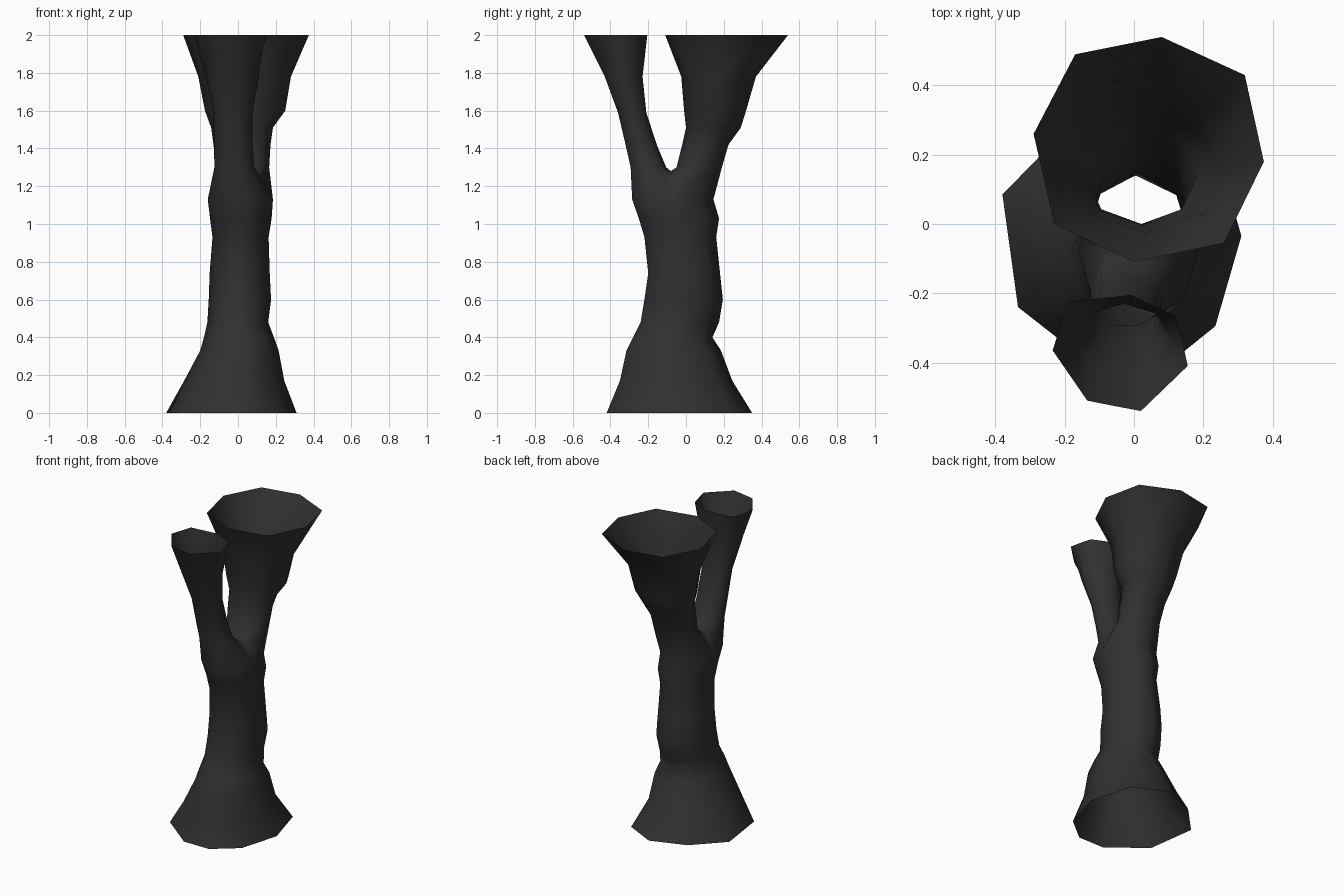
import bpy, bmesh, math

if "Cube" in bpy.data.objects:
    bpy.data.objects.remove(bpy.data.objects["Cube"])

ANG9 = [0, 45, 90, 135, 180, 218, 252, 288, 322]   # trunk section, denser at the front
ANG8 = [i * 45 for i in range(8)]                  # back branch section

bm = bmesh.new()


def ring_from_points(points, z):
    return [bm.verts.new((x, y, z)) for x, y in points]


def ring(z, x0, x1, y0, y1, angles):
    """Oval section at height z filling the given x and y extents."""
    c = [math.cos(math.radians(a)) for a in angles]
    s = [math.sin(math.radians(a)) for a in angles]
    pts = []
    for u, v in zip(c, s):
        tx = (u - min(c)) / (max(c) - min(c))
        ty = (v - min(s)) / (max(s) - min(s))
        pts.append((x0 + tx * (x1 - x0), y0 + ty * (y1 - y0)))
    return ring_from_points(pts, z)


def loft(rings):
    for a, b in zip(rings, rings[1:]):
        n = len(a)
        for i in range(n):
            j = (i + 1) % n
            bm.faces.new((a[i], a[j], b[j], b[i]))


# Flared foot and trunk
foot = [(.31, -.035), (.23, .25), (.03, .35), (-.2, .27), (-.38, .085),
        (-.335, -.24), (-.105, -.42), (.08, -.42), (.235, -.295)]
trunk = [ring_from_points(foot, 0)]
for spec in [(.17, -.285, .245, -.35, .245), (.33, -.20, .215, -.315, .185),
             (.40, -.18, .19, -.28, .14), (.48, -.162, .16, -.24, .175),
             (.60, -.155, .175, -.22, .195), (.74, -.15, .168, -.20, .18),
             (.93, -.135, .162, -.22, .16), (1.03, -.148, .178, -.25, .175),
             (1.13, -.16, .185, -.285, .145)]:
    trunk.append(ring(*spec, ANG9))
loft(trunk)

# Saddle that splits the last trunk section in two (left to right)
top = trunk[-1]
saddle = [bm.verts.new(p) for p in
          [(-.09, -.08, 1.24), (0, -.08, 1.28), (.10, -.08, 1.24)]]

# Back branch: wide funnel
back = [top[0:5] + saddle]
for spec in [(1.30, -.115, .165, -.05, .19), (1.42, -.13, .172, -.02, .225),
             (1.51, -.142, .185, 0, .29), (1.60, -.175, .25, -.01, .318),
             (1.78, -.21, .28, -.025, .37)]:
    back.append(ring(*spec, ANG8))
back.append(ring_from_points(
    [(.375, .18), (.32, .43), (.08, .54), (-.17, .49),
     (-.29, .26), (-.23, 0), (0, -.11), (.26, -.055)], 2))
loft(back)

# Front branch: narrow funnel
ANG_FRONT = ANG9[4:] + ANG9[:4]
front = [top[4:] + top[:1] + saddle[::-1]]
for spec in [(1.30, -.125, .085, -.293, -.105), (1.42, -.127, .078, -.32, -.155),
             (1.59, -.13, .078, -.36, -.21), (1.78, -.17, .11, -.43, -.23)]:
    front.append(ring(*spec, ANG_FRONT))
front.append(ring_from_points(
    [(-.235, -.365), (-.135, -.51), (-.06, -.525), (.02, -.54), (.155, -.41),
     (.14, -.34), (.12, -.265), (-.01, -.205), (-.19, -.225)], 2))
loft(front)

# One open-ended shell
bmesh.ops.recalc_face_normals(bm, faces=bm.faces)
for f in bm.faces:
    f.smooth = True
mesh = bpy.data.meshes.new("forked_trunk")
bm.to_mesh(mesh)
bm.free()
mat = bpy.data.materials.new("dark grey")
mat.diffuse_color = (0.03, 0.03, 0.03, 1)
mat.use_nodes = True
mat.node_tree.nodes["Principled BSDF"].inputs["Base Color"].default_value = mat.diffuse_color
mesh.materials.append(mat)
obj = bpy.data.objects.new("forked_trunk", mesh)
bpy.context.collection.objects.link(obj)
